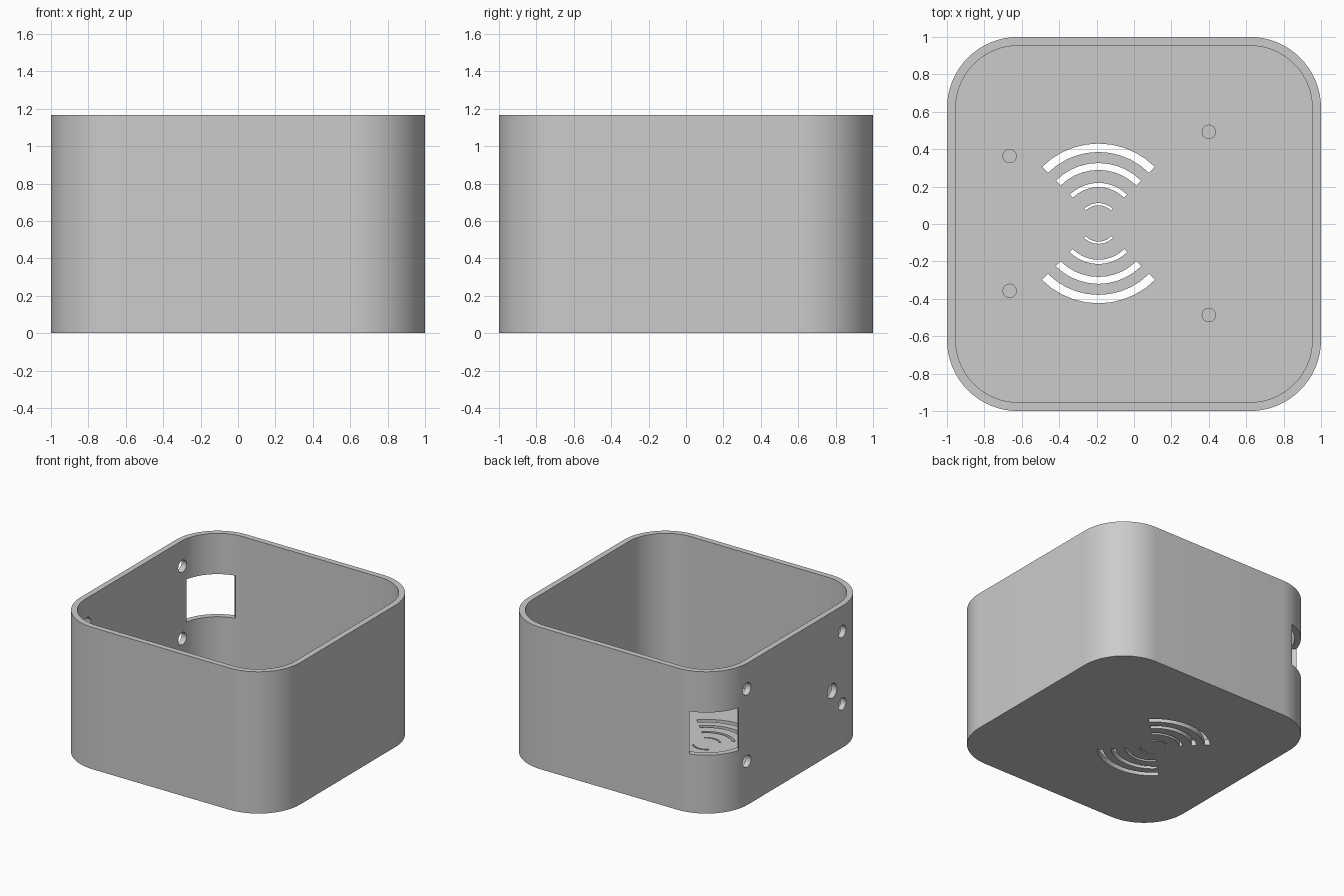
import bpy, bmesh, math
from mathutils import Matrix, Vector

cube = bpy.data.objects.get("Cube")
if cube:
    bpy.data.objects.remove(cube, do_unlink=True)

HEIGHT, WALL, FLOOR, RADIUS = 1.165, 0.047, 0.047, 0.38

grey = bpy.data.materials.new("plain grey")
grey.use_nodes = True
COLOUR = (0.6, 0.6, 0.6, 1)
grey.diffuse_color = COLOUR
grey.node_tree.nodes["Principled BSDF"].inputs["Base Color"].default_value = COLOUR


def prism(bm, outline, z0, z1):
    """Extrude a counter-clockwise outline from z0 to z1."""
    low = [bm.verts.new((x, y, z0)) for x, y in outline]
    high = [bm.verts.new((x, y, z1)) for x, y in outline]
    bm.faces.new(low[::-1])
    bm.faces.new(high)
    n = len(outline)
    for i in range(n):
        j = (i + 1) % n
        bm.faces.new((low[i], low[j], high[j], high[i]))


def arc(cx, cy, r, start, end, steps):
    angles = [math.radians(start + (end - start) * i / steps) for i in range(steps + 1)]
    return [(cx + r * math.cos(a), cy + r * math.sin(a)) for a in angles]


def rounded_square(half, r):
    c = half - r
    points = []
    for k, (sx, sy) in enumerate(((1, 1), (-1, 1), (-1, -1), (1, -1))):
        points += arc(sx * c, sy * c, r, 90 * k, 90 * k + 90, 16)
    return points


def make_object(name, bm):
    bmesh.ops.recalc_face_normals(bm, faces=bm.faces[:])
    mesh = bpy.data.meshes.new(name)
    bm.to_mesh(mesh)
    bm.free()
    mesh.materials.append(grey)
    obj = bpy.data.objects.new(name, mesh)
    bpy.context.collection.objects.link(obj)
    return obj


def select_only(obj):
    bpy.ops.object.select_all(action='DESELECT')
    obj.select_set(True)
    bpy.context.view_layer.objects.active = obj


def cut(target, cutter):
    cutter.hide_render = True
    mod = target.modifiers.new("cut", 'BOOLEAN')
    mod.operation = 'DIFFERENCE'
    mod.solver = 'EXACT'
    mod.object = cutter
    select_only(target)
    bpy.ops.object.modifier_apply(modifier=mod.name)
    bpy.data.objects.remove(cutter, do_unlink=True)


# Rounded box, hollow and open at the top
bm = bmesh.new()
prism(bm, rounded_square(1, RADIUS), 0, HEIGHT)
case = make_object("case", bm)
bm = bmesh.new()
prism(bm, rounded_square(1 - WALL, RADIUS - WALL), FLOOR, HEIGHT + 0.2)
cut(case, make_object("cavity_cutter", bm))

bm = bmesh.new()
# Two fans of curved slots through the floor
for outer, inner in ((0.427, 0.382), (0.323, 0.286), (0.217, 0.194), (0.109, 0.097)):
    for mid in (90, 270):
        outline = arc(-0.19, 0.003, outer, mid - 45, mid + 45, 10)
        outline += arc(-0.19, 0.003, inner, mid + 45, mid - 45, 10)
        prism(bm, outline, -0.1, FLOOR + 0.1)

# Round holes through the right wall
holes = [(y, z, 0.05) for y in (0.635, -0.6) for z in (0.36, 0.955)]
holes.append((-0.47, 0.516, 0.06))
for y, z, r in holes:
    place = Matrix.Translation((-1, y, z)) @ Matrix.Rotation(math.pi / 2, 4, 'Y')
    bmesh.ops.create_cone(bm, cap_ends=True, segments=32, radius1=r, radius2=r,
                          depth=0.3, matrix=place)

# Window through the back right corner
place = (Matrix.Translation((-0.87, 0.87, 0.655)) @ Matrix.Rotation(math.radians(135), 4, 'Z')
         @ Matrix.Diagonal((0.5, 0.37, 0.35, 1)))
bmesh.ops.create_cube(bm, size=1, matrix=place)
cut(case, make_object("opening_cutter", bm))
select_only(case)
bpy.ops.object.shade_smooth_by_angle(angle=math.radians(30))

# Mounting pins on the floor
for x, reach, side in ((-0.665, 0.36, "right"), (0.4, 0.49, "left")):
    for sign, end in ((1, "back"), (-1, "front")):
        bm = bmesh.new()
        prism(bm, arc(x, sign * reach + 0.003, 0.038, 0, 348.75, 31), FLOOR - 0.01, FLOOR + 0.1)
        pin = make_object(f"mounting_pin_{end}_{side}", bm)
        select_only(pin)
        bpy.ops.object.shade_smooth_by_angle(angle=math.radians(30))
